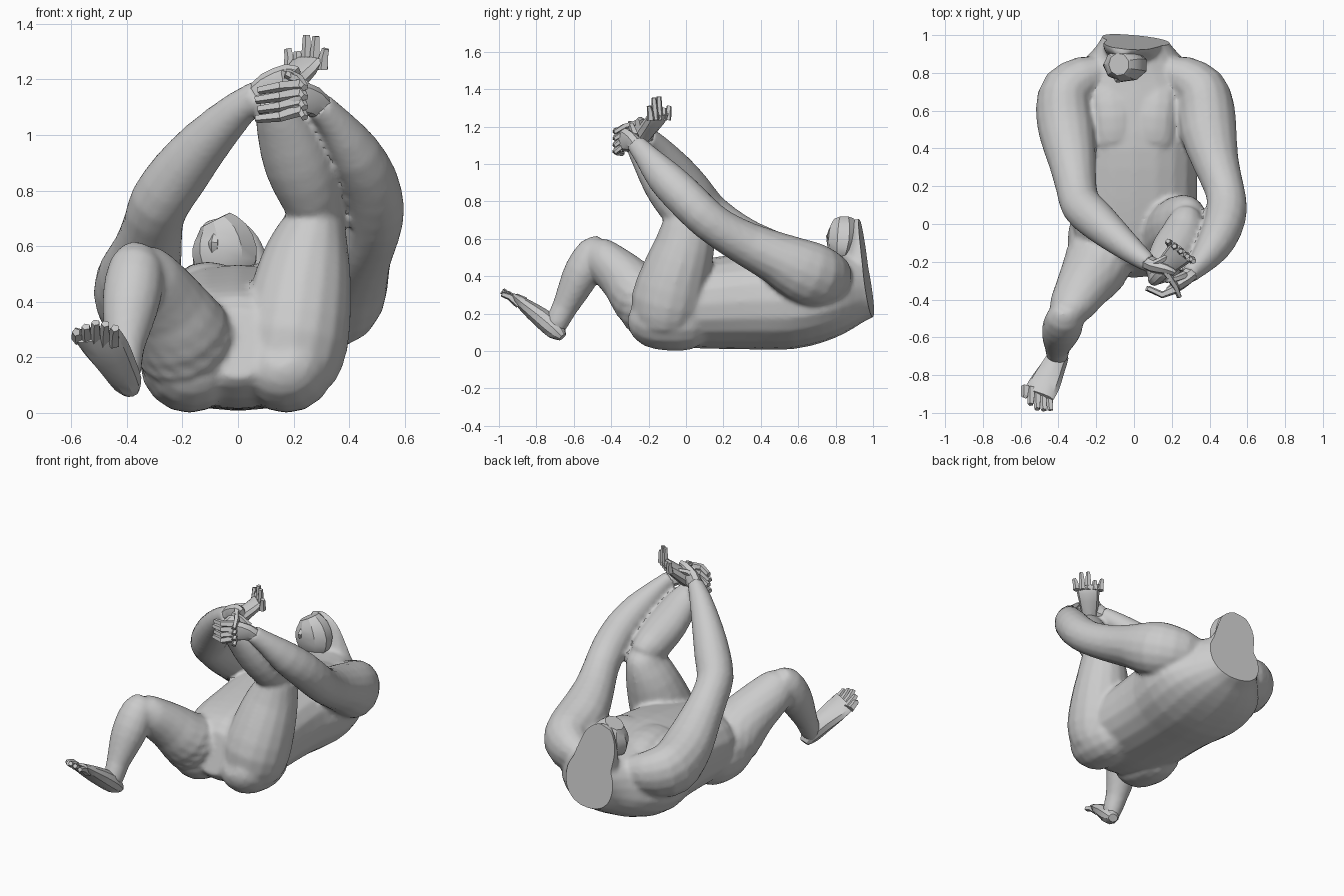
import bpy, bmesh, math
from mathutils import Vector

skin = bpy.data.materials.new("grey_skin")
skin.diffuse_color = (0.6, 0.6, 0.6, 1)


def finish(name, bm, angle=32):
    bmesh.ops.recalc_face_normals(bm, faces=bm.faces)
    me = bpy.data.meshes.new(name)
    bm.to_mesh(me)
    bm.free()
    me.materials.append(skin)
    ob = bpy.data.objects.new(name, me)
    bpy.context.collection.objects.link(ob)
    bpy.ops.object.select_all(action='DESELECT')
    ob.select_set(True)
    bpy.context.view_layer.objects.active = ob
    bpy.ops.object.shade_smooth_by_angle(angle=math.radians(angle))
    return ob


def smooth_path(secs):
    """Catmull-Rom midpoint between each pair of sections."""
    out = []
    for i in range(len(secs) - 1):
        p0, p1 = secs[max(i - 1, 0)], secs[i]
        p2, p3 = secs[i + 1], secs[min(i + 2, len(secs) - 1)]
        out.append(p1)
        out.append([(9 * (b + c) - a - d) / 16 for a, b, c, d in zip(p0, p1, p2, p3)])
    return out + [secs[-1]]


def loft_into(bm, secs, hint, sides=14, power=1.0):
    """Sections are x, y, z, half width, half depth; depth follows hint."""
    pts = [Vector(s[:3]) for s in secs]
    rings = []
    for i, s in enumerate(secs):
        t = (pts[min(i + 1, len(pts) - 1)] - pts[max(i - 1, 0)]).normalized()
        h = Vector(hint)
        u = (h - t * h.dot(t)).normalized()
        v = t.cross(u)
        ring = []
        for k in range(sides):
            a = 2 * math.pi * k / sides
            c, d = math.cos(a), math.sin(a)
            c = math.copysign(abs(c) ** power, c)
            d = math.copysign(abs(d) ** power, d)
            ring.append(bm.verts.new(pts[i] + v * (c * s[3]) + u * (d * s[4])))
        rings.append(ring)
    for r, q in zip(rings, rings[1:]):
        for k in range(sides):
            j = (k + 1) % sides
            bm.faces.new((r[k], r[j], q[j], q[k]))
    bm.faces.new(rings[0])
    bm.faces.new(rings[-1])


def loft(name, secs, hint, sides=14):
    bm = bmesh.new()
    loft_into(bm, smooth_path(secs), hint, sides)
    return finish(name, bm)


def digits(name, chains, r, hint):
    """Fingers or toes: tapered five-sided chains of points."""
    bm = bmesh.new()
    for ch in chains:
        n = len(ch)
        loft_into(bm, [(*p, r * (1 - 0.35 * i / (n - 1)), r * (1 - 0.4 * i / (n - 1)))
                       for i, p in enumerate(ch)], hint, 5)
    return finish(name, bm, 25)


body = bmesh.new()  # torso and limbs, fused below


def flesh(secs, hint, sides=16, power=1.0):
    loft_into(body, smooth_path(secs), hint, sides, power)


# Torso
flesh([
    (0, -.25, .25, .10, .13), (0, -.18, .235, .22, .185), (0, -.05, .24, .32, .22),
    (0, .08, .25, .335, .237), (0, .22, .26, .335, .25), (0, .4, .27, .345, .262),
    (0, .56, .27, .38, .26), (0, .70, .285, .38, .24), (0, .80, .305, .33, .215),
    (0, .90, .33, .235, .185), (0, .97, .34, .18, .165), (0, 1.04, .35, .15, .13)],
    (0, 0, 1), 20, .88)

# Chest muscles and buttocks
for side in (-1, 1):
    flesh([
        (side * .10, .405, .49, .07, .02), (side * .105, .43, .485, .10, .05),
        (side * .11, .56, .47, .115, .075), (side * .13, .70, .44, .11, .07),
        (side * .13, .77, .41, .05, .03)], (0, 0, 1), 12)
    flesh([
        (side * .15, -.29, .21, .05, .05), (side * .155, -.265, .20, .11, .10),
        (side * .165, -.20, .18, .16, .155), (side * .175, -.10, .177, .178, .175),
        (side * .17, .02, .18, .16, .172), (side * .15, .14, .19, .10, .11)], (0, 0, 1))

# Raised leg
flesh([
    (.17, -.11, .08, .11, .11), (.18, -.115, .14, .172, .165),
    (.20, -.095, .26, .197, .20), (.225, -.05, .42, .185, .185), (.25, -.005, .57, .155, .16),
    (.275, .015, .68, .115, .14), (.28, .02, .74, .09, .11), (.28, .02, .78, .04, .05)], (0, 1, 0))
flesh([
    (.285, .07, .68, .05, .05), (.28, .02, .72, .09, .11), (.255, -.06, .80, .115, .11),
    (.21, -.135, .90, .12, .10), (.165, -.205, 1.01, .10, .08), (.13, -.26, 1.09, .07, .06),
    (.12, -.285, 1.13, .045, .045)], (0, 1, 1))

# Bent leg
flesh([
    (-.16, -.02, .20, .12, .12), (-.165, -.09, .20, .165, .165), (-.18, -.17, .23, .178, .19),
    (-.21, -.245, .295, .165, .178), (-.26, -.32, .38, .138, .152), (-.315, -.41, .46, .117, .132),
    (-.345, -.47, .505, .10, .112), (-.36, -.53, .535, .065, .065)], (0, -.6, .7))
flesh([
    (-.355, -.44, .575, .06, .05), (-.365, -.49, .53, .097, .09), (-.38, -.55, .43, .107, .10),
    (-.395, -.60, .33, .092, .087), (-.405, -.65, .23, .068, .068), (-.405, -.69, .15, .058, .062),
    (-.405, -.70, .08, .035, .035)], (0, 1, .4))

# Arms, shoulder to wrist
flesh([
    (.14, .80, .37, .08, .10), (.25, .77, .385, .12, .14), (.345, .70, .40, .148, .17),
    (.38, .61, .435, .153, .168), (.395, .48, .50, .15, .14), (.435, .32, .575, .122, .118),
    (.48, .18, .655, .105, .107), (.492, .08, .735, .107, .107), (.47, -.02, .835, .105, .107),
    (.42, -.12, .935, .092, .097), (.35, -.21, 1.04, .063, .068), (.29, -.27, 1.11, .045, .053)],
    (0, .5, 1))
flesh([
    (-.14, .80, .37, .08, .10), (-.25, .77, .385, .12, .14), (-.345, .70, .40, .148, .17),
    (-.37, .61, .43, .15, .168), (-.355, .48, .495, .148, .142), (-.325, .32, .585, .125, .122),
    (-.305, .19, .68, .108, .112), (-.28, .10, .76, .108, .112), (-.21, .03, .86, .107, .107),
    (-.12, -.05, .97, .092, .092), (0, -.15, 1.09, .067, .067), (.08, -.21, 1.15, .048, .053)],
    (0, .5, 1))

# Neck and back of the head
flesh([(0, .94, .20, .06, .08), (0, .93, .28, .15, .12), (0, .93, .40, .16, .12),
       (-.02, .94, .50, .145, .09), (-.04, .95, .60, .13, .075),
       (-.06, .95, .66, .095, .07), (-.07, .95, .70, .05, .06)], (0, 1, 0), 12)

# Fuse the flesh, then slice it flat behind the head and neck
ob = finish("body", body)
remesh = ob.modifiers.new("fuse", 'REMESH')
remesh.mode = 'VOXEL'
remesh.voxel_size = .014
relax = ob.modifiers.new("relax", 'SMOOTH')
relax.factor = .5
relax.iterations = 4
fused = bmesh.new()
fused.from_object(ob, bpy.context.evaluated_depsgraph_get())
bpy.data.objects.remove(ob)
bmesh.ops.bisect_plane(fused, geom=fused.verts[:] + fused.edges[:] + fused.faces[:],
                       plane_co=(0, .985, .28), plane_no=(.04, .4, .06), clear_outer=True)
bmesh.ops.holes_fill(fused, edges=[e for e in fused.edges if e.is_boundary])
finish("body", fused, 40)

# Feet and toes
loft("raised_foot", [
    (.10, -.30, 1.07, .03, .03), (.125, -.275, 1.11, .045, .05), (.175, -.22, 1.17, .055, .045),
    (.23, -.165, 1.235, .07, .035), (.25, -.145, 1.27, .075, .02)], (.6, .6, -.8), 10)
digits("raised_toes", [
    [(.185 + .03 * k, -.10 - .022 * k, 1.235), (.185 + .031 * k, -.095 - .024 * k, 1.28 + .02 * (k in (2, 3))),
     (.18 + .034 * k, -.09 - .027 * k, z)]
    for k, z in enumerate((1.31, 1.30, 1.36, 1.355, 1.31))], .022, (0, 1, 0))
loft("bent_foot", [
    (-.385, -.66, .075, .03, .025), (-.40, -.70, .115, .055, .055), (-.435, -.77, .175, .07, .055),
    (-.475, -.85, .235, .085, .04), (-.505, -.905, .28, .085, .022)], (0, .6, .7), 10)
digits("bent_toes", [
    [(-.575 + .032 * k, -.86 - .008 * k, .265 - .004 * k), (-.578 + .033 * k, y * .5 - .45, .29),
     (-.582 + .035 * k, y, z)]
    for k, (y, z) in enumerate(((-.92, .29), (-.955, .31), (-.98, .325), (-.985, .32), (-.985, .305)))],
    .024, (0, 0, 1))

# Clasping hands
loft("right_palm", [(.32, -.24, 1.08, .04, .04), (.27, -.29, 1.12, .055, .04),
                    (.21, -.34, 1.13, .065, .03), (.18, -.355, 1.13, .055, .02)], (0, 1, 0), 8)
loft("left_palm", [(.05, -.19, 1.13, .04, .04), (.11, -.22, 1.17, .055, .04),
                   (.18, -.24, 1.20, .055, .03), (.21, -.26, 1.20, .045, .02)], (0, 1, 0), 8)
digits("right_fingers", [
    [(.22, -.345, 1.18 - .03 * k), (.15, -.375, 1.175 - .036 * k), (.075 - .01 * (k % 2), -.34, 1.16 - .034 * k)]
    for k in range(4)], .024, (0, 1, 0))
digits("left_fingers", [
    [(.17, -.25, 1.22 - .025 * k), (.22, -.33, 1.20 - .032 * k), (.24, -.385, 1.17 - .036 * k)]
    for k in range(4)], .022, (0, 1, 0))
digits("thumbs", [
    [(.27, -.27, 1.15), (.22, -.29, 1.20), (.17, -.30, 1.22)],
    [(.09, -.22, 1.18), (.13, -.20, 1.215), (.18, -.17, 1.225)]], .022, (0, 1, 0))

# Face with chin and brow, nose
loft("face", [(-.04, .84, .475, .05, .04), (-.04, .83, .51, .10, .065), (-.045, .84, .58, .12, .09),
              (-.06, .845, .65, .10, .085), (-.08, .845, .695, .06, .06)], (0, 1, 0), 9)
loft("nose", [(-.08, .79, .645, .012, .02), (-.085, .77, .61, .022, .025), (-.085, .78, .585, .018, .02)],
     (0, 1, 0), 6)
